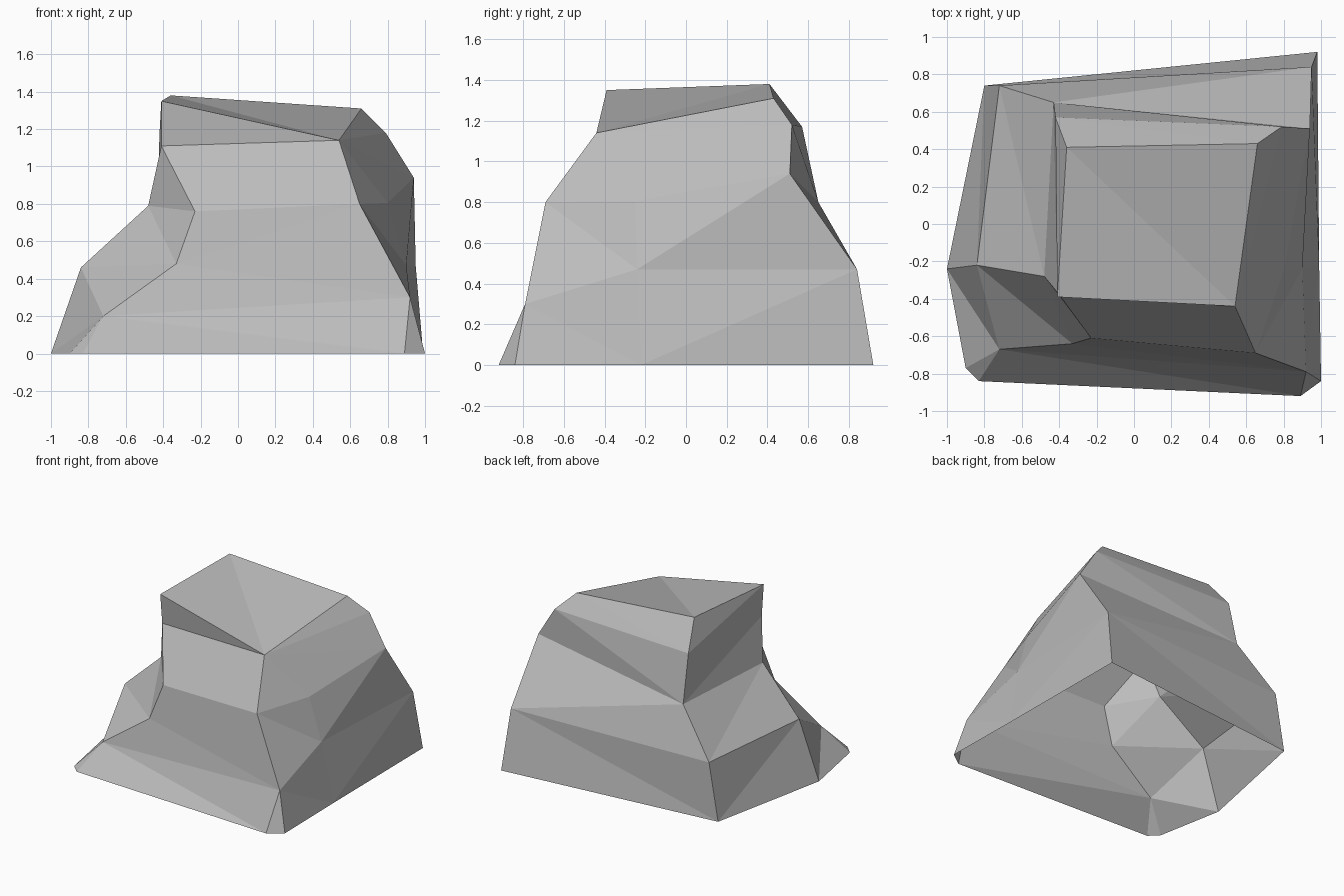
import bpy
import bmesh

old = bpy.data.objects.get("Cube")
if old:
    bpy.data.objects.remove(old, do_unlink=True)

# Stone colour
stone = bpy.data.materials.new("stone_grey")
stone.use_nodes = True
grey = (0.5, 0.5, 0.5, 1)
stone.diffuse_color = grey
bsdf = stone.node_tree.nodes["Principled BSDF"]
bsdf.inputs["Base Color"].default_value = grey
bsdf.inputs["Roughness"].default_value = 0.9

# Corner ridges of the boulder, each running from the ground upwards
left = [(-1, -.24, 0), (-.84, -.22, .46), (-.48, -.28, .79),
        (-.41, -.365, 1.11), (-.41, -.39, 1.35)]
front_left = [(-.83, -.84, 0), (-.72, -.67, .2), (-.33, -.64, .48),
              (-.23, -.61, .76)] + left[3:]
front_right = [(.89, -.92, 0), (.92, -.79, .3), (.65, -.69, .8), (.54, -.44, 1.14)]
right = [(.99, -.22, 0), (.9, -.24, .47), (.8, -.25, .805), front_right[-1]]
back_right = [(.98, .92, 0), (.95, .84, .47), (.94, .51, .94),
              (.79, .52, 1.18), (.66, .43, 1.31)]
back_left = [(-.8, .74, 0), (-.72, .74, .45), (-.43, .65, .8),
             (-.42, .57, 1.17), (-.36, .41, 1.38)]

# Small ground chamfers beside the two front ridges
front_left_side = [(-.9, -.77, 0)] + front_left[1:5]
front_right_side = [(1, -.84, 0)] + front_right[1:]

bm = bmesh.new()


def stitch(a, b, steps):
    """Fill between two ridges with triangles, climbing a or b at each step."""
    i = j = 0
    for step in steps:
        if step == "a":
            tri = (a[i], b[j], a[i + 1])
            i += 1
        else:
            tri = (a[i], b[j], b[j + 1])
            j += 1
        bm.faces.new([bm.verts.new(p) for p in tri])


# Side walls, counterclockwise from the front
stitch(front_left, front_right, "abababaa")
stitch(front_right, front_right_side, "a")
stitch(front_right_side, right, "ababa")
stitch(right, back_right, "babaabb")
stitch(back_right, back_left, "abbaabab")
stitch(back_left, left, "babababa")
stitch(left, front_left_side, "bababb")
stitch(front_left_side, front_left, "a")

# Sloping top; the underside stays open
stitch([left[-1], back_left[-1]], [front_right[-1], back_right[-1]], "ab")

bmesh.ops.remove_doubles(bm, verts=bm.verts, dist=0.001)
mesh = bpy.data.meshes.new("boulder")
bm.to_mesh(mesh)
bm.free()
mesh.materials.append(stone)
boulder = bpy.data.objects.new("boulder", mesh)
bpy.context.collection.objects.link(boulder)
